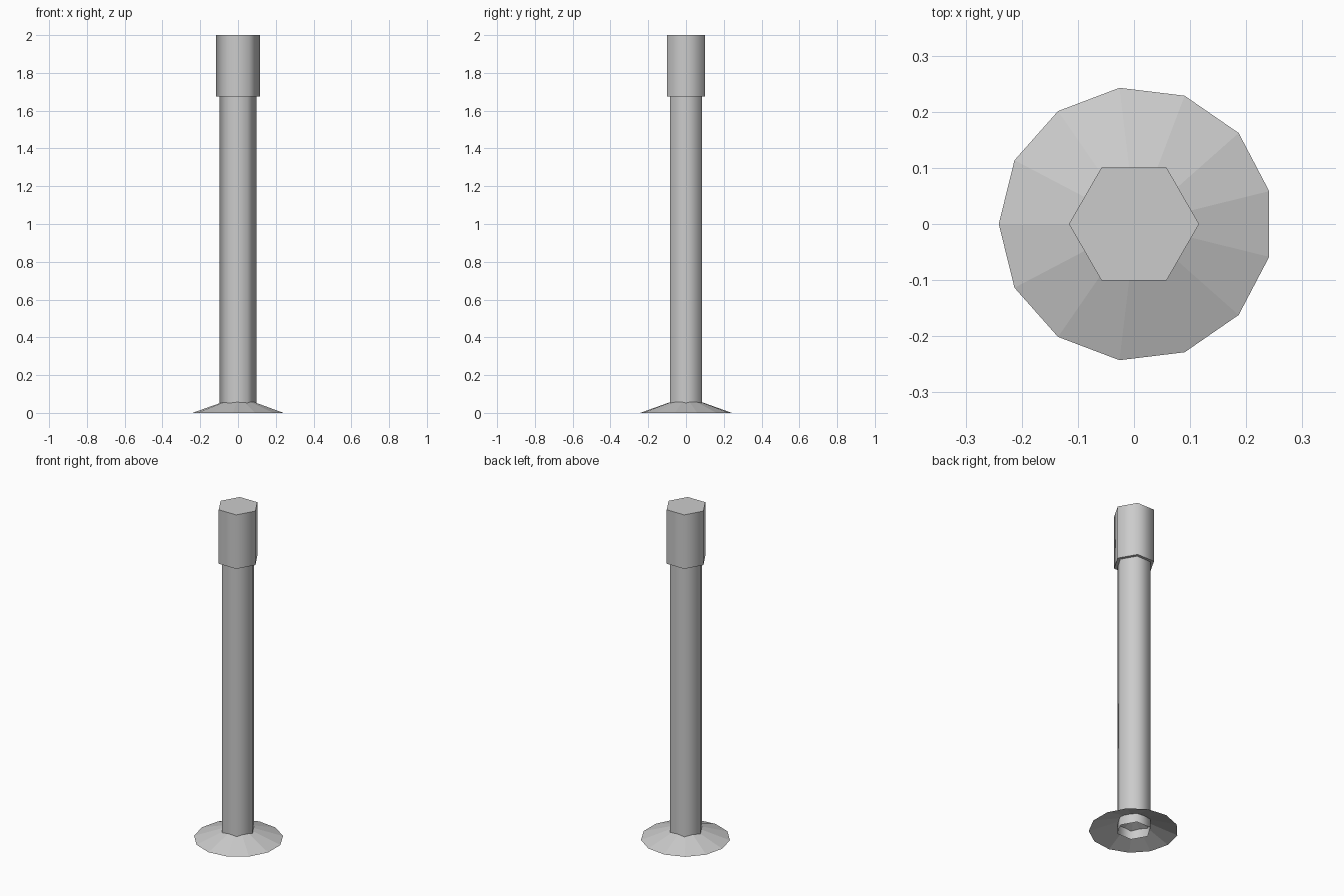
import bpy
import bmesh
from math import cos, sin, pi, radians

if "Cube" in bpy.data.objects:
    bpy.data.objects.remove(bpy.data.objects["Cube"])

grey = bpy.data.materials.new("plain grey")
grey.use_nodes = True
colour = (0.6, 0.6, 0.6, 1)
grey.diffuse_color = colour
grey.node_tree.nodes["Principled BSDF"].inputs["Base Color"].default_value = colour


def finish(name, bm, smooth):
    """Turn a bmesh into a named grey object."""
    mesh = bpy.data.meshes.new(name)
    bm.to_mesh(mesh)
    bm.free()
    mesh.materials.append(grey)
    obj = bpy.data.objects.new(name, mesh)
    bpy.context.collection.objects.link(obj)
    if smooth:
        bpy.ops.object.select_all(action="DESELECT")
        obj.select_set(True)
        bpy.context.view_layer.objects.active = obj
        bpy.ops.object.shade_smooth_by_angle(angle=radians(65))


def ring(bm, sides, radius, z, x=0):
    """Ring of vertices with its first corner pointing to -x."""
    angles = [pi + 2 * pi * i / sides for i in range(sides)]
    return [bm.verts.new((x + radius * cos(a), radius * sin(a), z)) for a in angles]


def prism(name, sides, radius, bottom, top, capped):
    bm = bmesh.new()
    low = ring(bm, sides, radius, bottom)
    high = ring(bm, sides, radius, top)
    for i in range(sides):
        j = (i + 1) % sides
        bm.faces.new((low[i], low[j], high[j], high[i]))
    if capped:
        bm.faces.new(high)
        bm.faces.new(low[::-1])
    finish(name, bm, True)


def open_cone(name, sides, radius, height, x):
    bm = bmesh.new()
    rim = ring(bm, sides, radius, 0, x)
    apex = bm.verts.new((x, 0, height))
    for i in range(sides):
        bm.faces.new((rim[i], rim[(i + 1) % sides], apex))
    finish(name, bm, False)


# Hollow post, open at the foot
prism("post", 6, 0.097, 0, 1.69, False)
# Wider closed head
prism("head", 6, 0.116, 1.675, 2, True)
# Shallow flared foot, open underneath
open_cone("foot", 13, 0.2445, 0.087, 0.0035)
